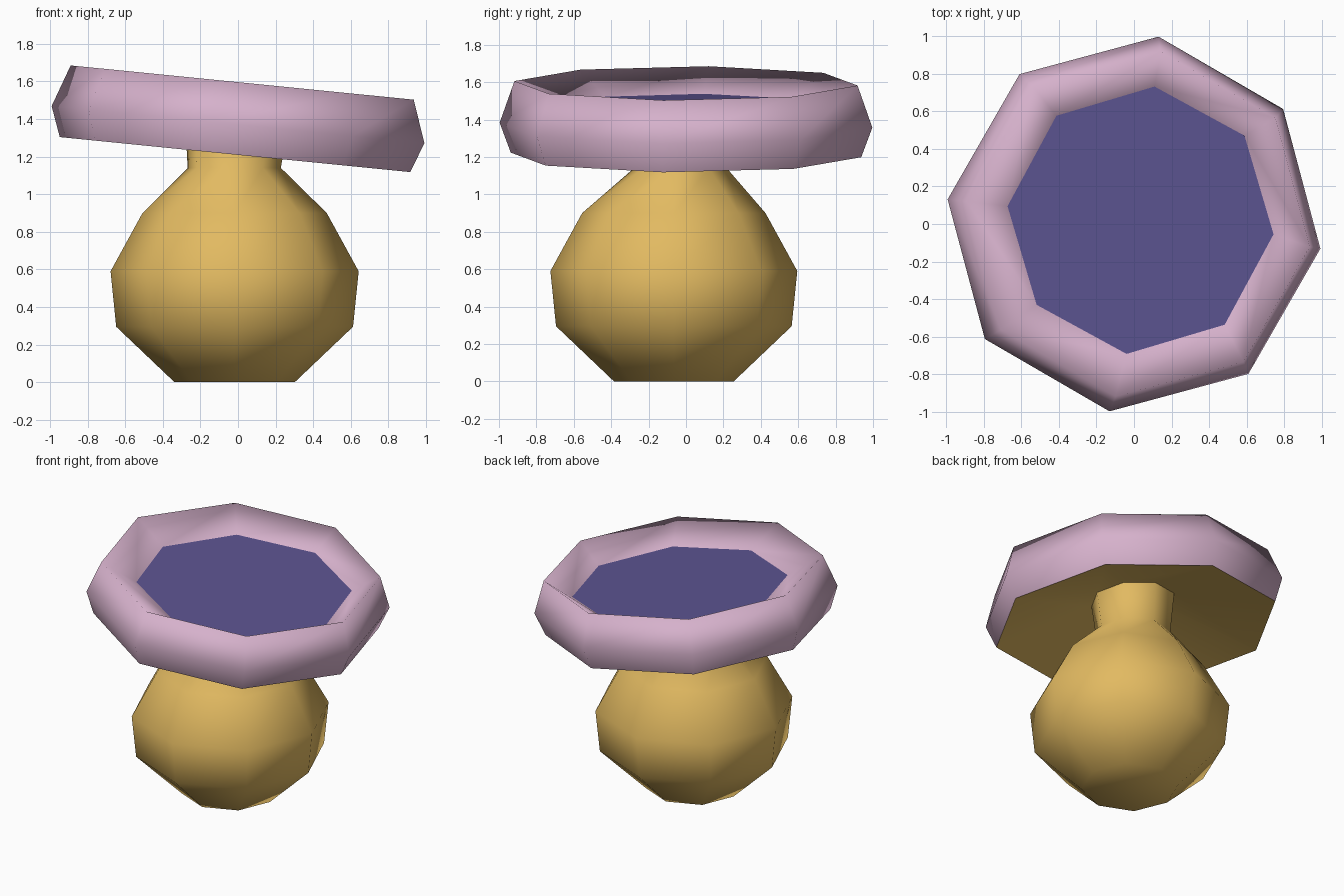
import bpy, bmesh, math
from mathutils import Matrix, Vector

if "Cube" in bpy.data.objects:
    bpy.data.objects.remove(bpy.data.objects["Cube"])

SIDES = 8
BOWL_TURN = -7.5
# Frame of the tilted bowl
BOWL = Matrix.Translation((0, 0, 1.37)) @ Matrix.Rotation(math.radians(5.7), 4, 'Y')


def material(name, rgb):
    m = bpy.data.materials.new(name)
    m.diffuse_color = (*rgb, 1)
    m.use_nodes = True
    m.node_tree.nodes["Principled BSDF"].inputs["Base Color"].default_value = m.diffuse_color
    return m


def ring(r, z, x=0, y=0, turn=0.0, frame=Matrix()):
    """Octagon of points, optionally placed in the tilted bowl frame."""
    pts = []
    for i in range(SIDES):
        a = math.radians(turn) + 2 * math.pi * i / SIDES
        pts.append(frame @ Vector((x + r * math.cos(a), y + r * math.sin(a), z)))
    return pts


def bowl_ring(r, z, x=0, y=0, turn=BOWL_TURN):
    return ring(r, z, x, y, turn, BOWL)


def loft(name, rings, mat, cap_start=False, cap_end=False, angle=80):
    bm = bmesh.new()
    loops = [[bm.verts.new(p) for p in pts] for pts in rings]
    for a, b in zip(loops, loops[1:]):
        for i in range(SIDES):
            j = (i + 1) % SIDES
            bm.faces.new((a[i], a[j], b[j], b[i]))
    if cap_start:
        bm.faces.new(loops[0][::-1])
    if cap_end:
        bm.faces.new(loops[-1])
    me = bpy.data.meshes.new(name)
    bm.to_mesh(me)
    bm.free()
    me.materials.append(mat)
    ob = bpy.data.objects.new(name, me)
    bpy.context.collection.objects.link(ob)
    bpy.ops.object.select_all(action='DESELECT')
    ob.select_set(True)
    bpy.context.view_layer.objects.active = ob
    bpy.ops.object.shade_smooth_by_angle(angle=math.radians(angle))
    return ob


gold = material("gold", (0.76, 0.49, 0.12))
pink = material("pink", (0.67, 0.44, 0.60))
blue = material("blue", (0.11, 0.09, 0.29))

# Round base, twisting into the neck, then the hollow underside of the bowl
cx, cy = -0.018, -0.065
base = [ring(r, z, cx, cy) for r, z in
        [(0.32, 0.0), (0.63, 0.295), (0.66, 0.59), (0.49, 0.90)]]
neck_top = bowl_ring(0.28, 0.03, -0.01, -0.02)
base.append(ring(0.25, 1.14, -0.02, -0.03, BOWL_TURN))
base.append(neck_top)
loft("base_and_neck", base, gold, cap_start=True)
loft("bowl_underside", [neck_top, bowl_ring(0.945, -0.16)], gold)

# Thick tilted rim of the bowl, rounded over the top
water_edge = bowl_ring(0.715, 0.10, 0.025, 0.02, -6)
loft("rim", [bowl_ring(0.945, -0.16), bowl_ring(1.005, 0.0),
             bowl_ring(0.925, 0.225), water_edge], pink, angle=150)

# Flat blue surface inside the rim
loft("water", [water_edge], blue, cap_end=True)
